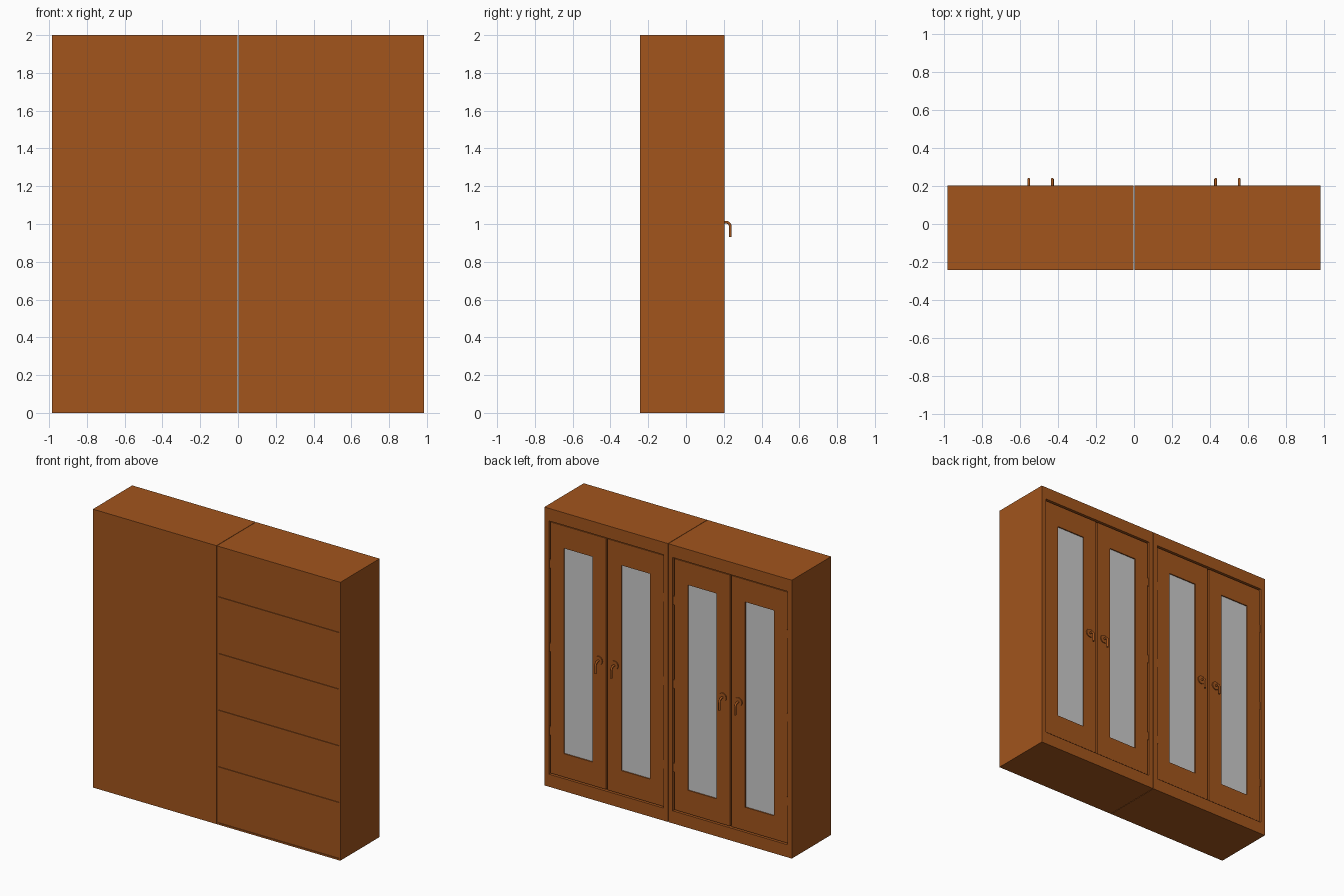
import bpy, bmesh
from math import pi, sin, cos

if "Cube" in bpy.data.objects:
    bpy.data.objects.remove(bpy.data.objects["Cube"])

wood = bpy.data.materials.new("brown_wood")
wood.diffuse_color = (0.36, 0.09, 0.012, 1)
wood.use_nodes = True
wood.node_tree.nodes["Principled BSDF"].inputs["Base Color"].default_value = wood.diffuse_color

BACK, FACE = -0.243, 0.203      # plain side and door side
HALF, H = 0.491, 2.0            # half width and height of one unit


def finish(name, bm, mat):
    bmesh.ops.recalc_face_normals(bm, faces=bm.faces)
    me = bpy.data.meshes.new(name)
    bm.to_mesh(me)
    bm.free()
    ob = bpy.data.objects.new(name, me)
    bpy.context.collection.objects.link(ob)
    if mat:
        me.materials.append(mat)
    return ob


def box(name, x0, x1, y0, y1, z0, z1, mat=wood):
    bm = bmesh.new()
    bmesh.ops.create_cube(bm, size=1)
    for v in bm.verts:
        v.co.x = x0 if v.co.x < 0 else x1
        v.co.y = y0 if v.co.y < 0 else y1
        v.co.z = z0 if v.co.z < 0 else z1
    return finish(name, bm, mat)


def frame(name, loops):
    """Closed ring through upright rectangles (x0, x1, z0, z1, y)."""
    bm = bmesh.new()
    rings = [[bm.verts.new(p) for p in ((a, y, c), (b, y, c), (b, y, d), (a, y, d))]
             for a, b, c, d, y in loops]
    for i, r in enumerate(rings):
        s = rings[(i + 1) % len(rings)]
        for k in range(4):
            j = (k + 1) % 4
            bm.faces.new((r[k], r[j], s[j], s[k]))
    return finish(name, bm, wood)


def handle(name, x, y, z):
    # bent bar
    cu = bpy.data.curves.new(name, 'CURVE')
    cu.dimensions = '3D'
    cu.bevel_depth = 0.0075
    cu.bevel_resolution = 3
    cu.use_fill_caps = True
    out, r = 0.235, 0.024
    pts = [(y, z)] + [(out - r + r * sin(a * pi / 12), z - r + r * cos(a * pi / 12))
                      for a in range(7)] + [(out, z - 0.08)]
    sp = cu.splines.new('POLY')
    sp.points.add(len(pts) - 1)
    for p, (py, pz) in zip(sp.points, pts):
        p.co = (x, py, pz, 1)
    ob = bpy.data.objects.new(name, cu)
    bpy.context.collection.objects.link(ob)
    cu.materials.append(wood)
    # round backing plate
    bpy.ops.mesh.primitive_cylinder_add(vertices=24, radius=0.03, depth=0.008,
                                        location=(x, y + 0.003, z), rotation=(pi / 2, 0, 0))
    plate = bpy.context.object
    plate.name = name + "_plate"
    plate.data.materials.append(wood)
    bpy.ops.object.shade_smooth_by_angle()


for side, sx in (("left", -1), ("right", 1)):
    cx = sx * 0.4925
    x0, x1 = cx - HALF, cx + HALF
    back = BACK + 0.006 if sx < 0 else BACK
    t = 0.012

    # carcass with face frame around the door opening
    outer = (x0, x1, 0, H)
    opening = (cx - 0.456, cx + 0.456, 0.09, 1.91)
    inner = (x0 + t, x1 - t, t, H - t)
    frame(side + "_carcass", [outer + (back,), outer + (FACE,), opening + (FACE,),
                              opening + (0.173,), inner + (0.173,), inner + (back,)])

    # back panel: full cover on the left, inset on the right
    if sx < 0:
        box("left_back_panel", x0, x1, BACK, back, 0, H)
    else:
        box("right_back_panel", *inner[:2], BACK + 0.005, BACK + 0.012, *inner[2:])

    # shelves
    for i in range(1, 5):
        z = 0.407 * i
        box(f"{side}_shelf_{i}", x0 + t, x1 - t, back, 0.15, z - 0.008, z + 0.008)

    # glazed doors
    for tag, d in (("a", -1), ("b", 1)):
        def span(p, q):
            return tuple(sorted((cx + d * p, cx + d * q)))
        leaf = span(0.006, 0.449) + (0.097, 1.901)
        hole = span(0.115, 0.342) + (0.265, 1.74)
        y0, y1 = 0.172, 0.195
        frame(f"{side}_door_{tag}", [leaf + (y0,), leaf + (y1,), hole + (y1,), hole + (y0,)])
        box(f"{side}_glass_{tag}", hole[0], hole[1], 0.181, 0.187, hole[2], hole[3], None)
        handle(f"{side}_handle_{tag}", cx + d * 0.0625, y1, 1.01)
        # hinges in the side gap
        for k, z in enumerate((0.4, 1.0, 1.6)):
            a, b = span(0.447, 0.458)
            box(f"{side}_hinge_{tag}_{k}", a, b, 0.178, 0.197, z - 0.03, z + 0.03)
